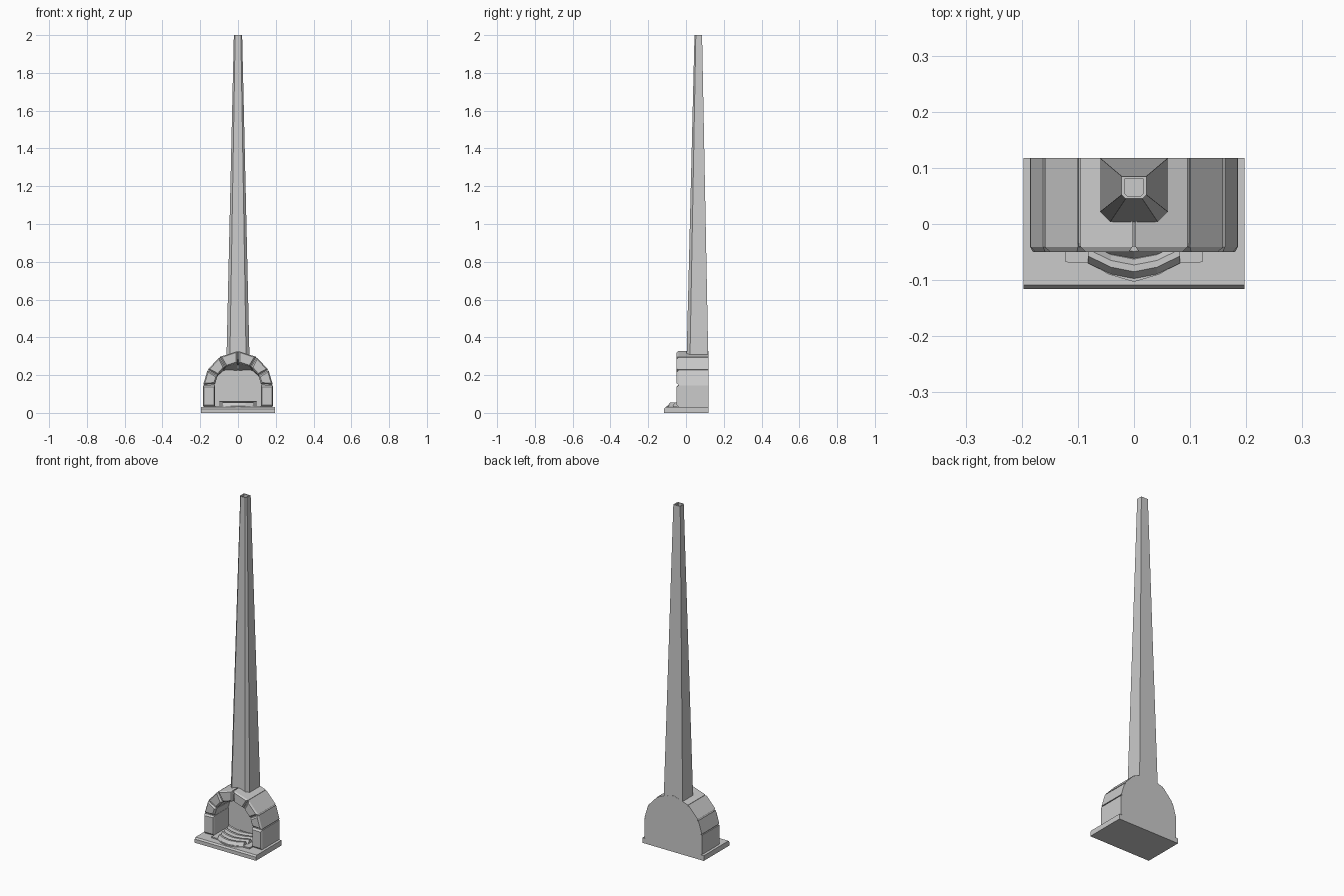
import bpy, bmesh
from mathutils import Vector

if "Cube" in bpy.data.objects:
    bpy.data.objects.remove(bpy.data.objects["Cube"])

FLOOR, FRONT, REAR, WALL = 0.03, -0.05, 0.118, 0.085


def finish(name, bm):
    bmesh.ops.recalc_face_normals(bm, faces=bm.faces)
    mesh = bpy.data.meshes.new(name)
    bm.to_mesh(mesh)
    bm.free()
    obj = bpy.data.objects.new(name, mesh)
    bpy.context.collection.objects.link(obj)
    return obj


def loft(name, rings, cap=True):
    """Skin a stack of equal-length closed rings."""
    bm = bmesh.new()
    loops = [[bm.verts.new(p) for p in r] for r in rings]
    n = len(rings[0])
    for a, b in zip(loops, loops[1:]):
        for i in range(n):
            j = (i + 1) % n
            bm.faces.new((a[i], a[j], b[j], b[i]))
    if cap:
        bm.faces.new(loops[0])
        bm.faces.new(loops[-1])
    return finish(name, bm)


def slab(name, outline, axis, a, b):
    """Extrude a 2D outline along x, y or z."""
    def place(p, d):
        c = list(p)
        c.insert(axis, d)
        return c
    return loft(name, [[place(p, d) for p in outline] for d in (a, b)])


# hearth base with chamfered front edge
slab("hearth_base", [(-0.116, 0), (REAR, 0), (REAR, FLOOR), (-0.109, FLOOR), (-0.116, 0.021)],
     0, -0.197, 0.197)

# arch profiles, right half from floor to crown: outer, inner front, inner rear
OUTER = [(0.185, FLOOR), (0.185, 0.148), (0.161, 0.228), (0.098, 0.296), (0, 0.328)]
INNER = [(0.122, FLOOR), (0.122, 0.15), (0.108, 0.197), (0.068, 0.243), (0, 0.265)]
INREAR = [(0.122, FLOOR), (0.122, 0.15), (0.113, 0.187), (0.085, 0.217), (0, 0.215)]


def shorten(p, q, d):
    """Pull both ends of a segment in by d to leave a joint."""
    p, q = Vector(p), Vector(q)
    u = (q - p).normalized() * d
    return p + u, q - u


def stone_ring(i, y, inner, sx, inset, gap):
    o0, o1 = shorten(OUTER[i], OUTER[i + 1], gap)
    n0, n1 = shorten(inner[i], inner[i + 1], gap)
    quad = [o0, o1, n1, n0]
    mid = sum(quad, Vector((0, 0))) / 4
    pts = []
    for p in quad:
        v = mid - p
        p = p + v.normalized() * inset
        pts.append((sx * p.x, y, p.y))
    return pts


# arch stones run the full depth, with chamfered front faces
for side, sx in (("right", 1), ("left", -1)):
    for i in range(4):
        loft(f"arch_stone_{side}_{i + 1}", [
            stone_ring(i, FRONT, INNER, sx, 0.010, 0.003),
            stone_ring(i, FRONT + 0.009, INNER, sx, 0, 0.003),
            stone_ring(i, REAR, INREAR, sx, 0, 0.003)])


# mortar core behind the joints
def arch_ring(outer, inner, y):
    half = list(outer) + list(reversed(inner))
    return [(x, y, z) for x, z in half]


core_out = [(x * 0.972, FLOOR + (z - FLOOR) * 0.985) for x, z in OUTER]
for side, sx in (("right", 1), ("left", -1)):
    rings = [arch_ring(core_out, [(x + 0.002, z + 0.002) for x, z in prof], y)
             for prof, y in ((INNER, FRONT + 0.01), (INREAR, REAR - 0.001))]
    loft(f"mortar_core_{side}", [[(sx * x, y, z) for x, y, z in r] for r in rings])

# rear wall of the firebox
full = core_out + [(-x, z) for x, z in reversed(core_out[:-1])]
slab("firebox_rear_wall", full, 1, WALL, REAR)


# tapered chimney with chamfered front corners and an open flue
def flue(w, y0, y1, c, z):
    return [(w, y1, z), (-w, y1, z), (-w, y0 + c, z), (-w + c, y0, z), (w - c, y0, z), (w, y0 + c, z)]


loft("chimney", [flue(0.061, 0.003, REAR, 0.018, 0.285),
                 flue(0.022, 0.045, 0.085, 0.007, 2.0),
                 flue(0.017, 0.050, 0.080, 0.005, 2.0),
                 flue(0.018, 0.049, 0.081, 0.005, 1.95)])

# ash bed bulging out of the opening
bulge = [(0.122, WALL), (0.122, -0.068), (0.078, -0.070), (0.045, -0.090), (0, -0.103)]
bed = bulge + [(-x, y) for x, y in reversed(bulge[:-1])]
slab("ash_bed", bed, 2, FLOOR, 0.037)

# bowed logs lying one behind the other
for k in range(4):
    y, w, h = -0.079 + k * 0.036, 0.082 + k * 0.006, 0.054 + k * 0.003
    rings = []
    for t, bow in ((-1, 0.028), (-0.5, 0.008), (0, 0), (0.5, 0.008), (1, 0.028)):
        c = y + bow
        rings.append([(t * w, c - 0.019, 0.036), (t * w, c - 0.006, h),
                      (t * w, c + 0.006, h), (t * w, c + 0.017, 0.036)])
    loft(f"log_{k + 1}", rings)
